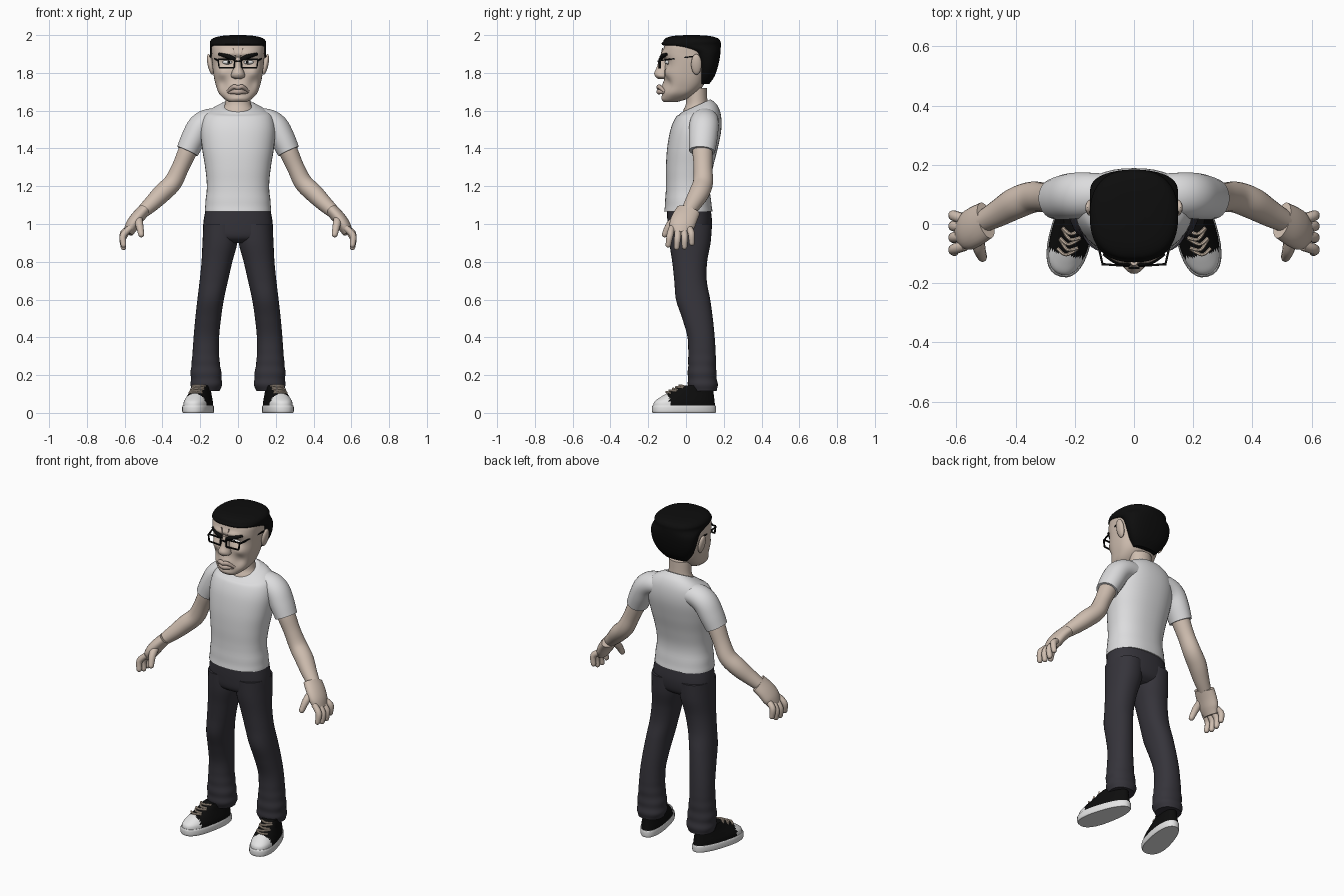
import bpy, bmesh
from math import sin, cos, pi, exp, radians
from mathutils import Vector, Matrix

if "Cube" in bpy.data.objects:
    bpy.data.objects.remove(bpy.data.objects["Cube"])


def material(name, *rgb):
    m = bpy.data.materials.new(name)
    m.use_nodes = True
    m.diffuse_color = (*rgb, 1)
    node = next(n for n in m.node_tree.nodes if n.type == 'BSDF_PRINCIPLED')
    node.inputs["Base Color"].default_value = (*rgb, 1)
    node.inputs["Roughness"].default_value = 0.8
    return m


SKIN = material("skin", .62, .51, .43)
LIPS = material("lips", .52, .41, .35)
SHIRT = material("shirt_grey", .72, .72, .73)
DENIM = material("dark_denim", .036, .034, .043)
BLACK = material("black", .004, .004, .004)
WHITE = material("white", .78, .78, .78)
LACE = material("lace_beige", .66, .54, .43)


def smooth(rows, k):
    """Catmull-Rom interpolation of rows of numbers."""
    out, last = [], len(rows) - 1
    for i in range(last):
        quad = [rows[max(i - 1, 0)], rows[i], rows[i + 1], rows[min(i + 2, last)]]
        for s in range(k):
            t = s / k
            out.append([.5 * (2*b + (c-a)*t + (2*a - 5*b + 4*c - d)*t*t
                              + (3*b - a - 3*c + d)*t**3) for a, b, c, d in zip(*quad)])
    return out + [list(rows[last])]


def skin(name, rings, mat, mirror=False, xform=None):
    """Mesh through a stack of rings, closed at both ends."""
    n = len(rings[0])
    bm = bmesh.new()
    vs = [[bm.verts.new(p) for p in ring] for ring in rings]
    for a, b in zip(vs, vs[1:]):
        for j in range(n):
            k = (j + 1) % n
            bm.faces.new((a[j], a[k], b[k], b[j]))
    bm.faces.new(vs[0][::-1])
    bm.faces.new(vs[-1])
    bmesh.ops.recalc_face_normals(bm, faces=bm.faces)
    me = bpy.data.meshes.new(name)
    bm.to_mesh(me)
    bm.free()
    if xform:
        me.transform(xform)
    me.materials.append(mat)
    me.shade_smooth()
    me.set_sharp_from_angle(angle=radians(42))
    ob = bpy.data.objects.new(name, me)
    bpy.context.collection.objects.link(ob)
    if mirror:
        ob.modifiers.new("Mirror", 'MIRROR').use_mirror_merge = False
    return ob


def stack(name, rows, mat, p=2.0, n=32, k=6, ripple=None, **kw):
    """Rows: height, x range, y range, forward tilt."""
    rings = []
    for z, x0, x1, y0, y1, tilt in smooth([(*r, 0)[:6] for r in rows], k):
        s = 1 + (ripple(z) if ripple else 0)
        ring = []
        for j in range(n):
            c, d = cos(2 * pi * j / n), sin(2 * pi * j / n)
            c, d = [abs(v) ** (2 / p) * (1 if v > 0 else -1) for v in (c, d)]
            dy = d * s * (y1 - y0) / 2
            ring.append(Vector(((x0 + x1) / 2 + c * s * (x1 - x0) / 2,
                                (y0 + y1) / 2 + dy, z + tilt * dy)))
        rings.append(ring)
    return skin(name, rings, mat, **kw)


def centred(rows):
    """Rows of height, half width, y range become symmetric stack rows."""
    return [(r[0], -r[1], *r[1:]) for r in rows]


def tube(name, pts, mat, wide=1.0, n=16, k=5, tip=False, **kw):
    """Points: x, y, z, radius; wide stretches the section sideways."""
    rows = smooth(pts, k)
    if tip:
        d = (Vector(rows[-1][:3]) - Vector(rows[-2][:3])).normalized()
        end, r = Vector(rows[-1][:3]), rows[-1][3]
        rows += [[*(end + d * r * sin(a)), r * cos(a)] for a in (.5, .9, 1.3)]
    span = Vector(rows[-1][:3]) - Vector(rows[0][:3])
    ref = Vector((0, 0, 1)) if abs(span.normalized().y) > .8 else Vector((0, 1, 0))
    rings = []
    for i, row in enumerate(rows):
        t = Vector(rows[min(i + 1, len(rows) - 1)][:3]) - Vector(rows[max(i - 1, 0)][:3])
        t.normalize()
        u = (ref - t * t.dot(ref)).normalized()
        v = t.cross(u)
        rings.append([Vector(row[:3]) + row[3] * (u * wide * cos(2*pi*(j + .5)/n)
                      + v * sin(2*pi*(j + .5)/n)) for j in range(n)])
    return skin(name, rings, mat, **kw)


def bar(name, a, b, r, mat, **kw):
    return tube(name, [(*a, r), (*b, r)], mat, n=4, k=1, **kw)


def ball(name, loc, size, mat, turn=0):
    rings = [[Vector((sin(a) * cos(2*pi*j/20), sin(a) * sin(2*pi*j/20), -cos(a)))
              for j in range(20)] for a in [.05 + i * (pi - .1) / 10 for i in range(11)]]
    m = Matrix.Translation(loc) @ Matrix.Rotation(turn, 4, 'Y') @ Matrix.Diagonal((*size, 1))
    return skin(name, rings, mat, mirror=True, xform=m)


# Shirt body and sleeves
stack("shirt", centred([
    (1.065, .175, -.115, .14, 0), (1.1, .174, -.112, .136, 0), (1.2, .165, -.106, .126, 0),
    (1.3, .174, -.106, .143, 0), (1.4, .19, -.1, .168, 0), (1.5, .198, -.082, .187, 0),
    (1.57, .182, -.055, .185, .05), (1.605, .14, -.035, .165, .25),
    (1.625, .088, -.025, .13, .45)]), SHIRT, p=2.3, n=40,
    ripple=lambda z: .008 * sin(z * 90) * max(0, 1.25 - z) * 4)
tube("sleeve", [(.08, .1, 1.55, .06), (.15, .098, 1.545, .066), (.2, .095, 1.515, .068),
                (.237, .09, 1.45, .066), (.268, .085, 1.385, .06)],
     SHIRT, wide=1.15, n=24, mirror=True)

# Arms and hands
tube("arm", [(.235, .09, 1.45, .05), (.267, .088, 1.385, .05), (.305, .09, 1.3, .046),
             (.345, .09, 1.22, .049), (.4, .07, 1.165, .05), (.455, .038, 1.11, .043),
             (.51, .008, 1.06, .034)], SKIN, wide=1.08, n=24, mirror=True)
tube("palm", [(.5, .012, 1.07, .034), (.535, -.008, 1.03, .036), (.562, -.022, .99, .035),
              (.582, -.028, .95, .026)], SKIN, wide=1.9, n=24, mirror=True)
for finger, y, drop in (("index", -.085, .005), ("middle", -.045, -.008),
                        ("ring", -.007, -.005), ("little", .028, .015)):
    tube(finger + "_finger", [(.57, y * .8 - .006, .98, .017), (.608, y, .935 + drop, .018),
                              (.606, y * 1.1, .885 + drop, .015)],
         SKIN, n=12, tip=True, mirror=True)
tube("thumb", [(.53, -.035, 1.035, .024), (.522, -.085, .995, .021), (.512, -.112, .945, .016)],
     SKIN, n=12, tip=True, mirror=True)

# Trousers
stack("trouser_seat", centred([
    (.9, .12, -.05, .09), (.93, .178, -.088, .125), (1.0, .184, -.098, .138),
    (1.085, .17, -.1, .13)]), DENIM, p=2.4)
stack("trouser_leg", [
    (.115, .095, .245, .02, .165), (.16, .085, .25, .01, .166), (.22, .09, .25, .01, .16),
    (.3, .1, .242, .012, .158), (.4, .1, .235, .008, .152), (.5, .09, .226, -.02, .142),
    (.6, .075, .215, -.053, .128), (.7, .053, .203, -.062, .11), (.8, .03, .193, -.073, .112),
    (.9, .004, .188, -.088, .13), (1.0, .0, .183, -.095, .138)],
    DENIM, p=2.2, k=10, mirror=True,
    ripple=lambda z: .035 * sin(z * 95) * max(0, .36 - z) * 4)

# Shoes: sole, upper with pale toe cap, laces
place = Matrix.Translation((.205, -.005, 0)) @ Matrix.Rotation(radians(14), 4, 'Z')


def taper(ob):
    """Narrow the heel, widen the toe."""
    back = place.inverted()
    for v in ob.data.vertices:
        q = back @ v.co
        q.x *= 1 - .8 * q.y
        v.co = place @ q


sole = stack("shoe_sole", centred([(0, .066, -.174, .165), (.008, .07, -.178, .168),
             (.032, .07, -.178, .168), (.04, .067, -.174, .165)]),
             WHITE, p=2.4, k=3, mirror=True, xform=place)
taper(sole)
upper = stack("shoe_upper", centred([
    (.035, .066, -.172, .163), (.06, .064, -.165, .16), (.085, .057, -.13, .157),
    (.112, .049, -.082, .154), (.145, .044, -.02, .15)]),
    BLACK, p=2.3, n=48, mirror=True, xform=place)
upper.data.materials.append(WHITE)
for f in upper.data.polygons:
    if (place.inverted() @ f.center).y < -.1:
        f.material_index = 1
taper(upper)
for i in range(5):
    y, z, lean = -.098 + i * .018, .106 + i * .009, .008 * (-1) ** i
    tube("shoe_lace", [(-.034, y + .018 + lean, z, .006), (0, y - .004, z + .004, .006),
                       (.034, y + .018 - lean, z, .006)],
         LACE, n=8, mirror=True, xform=place)

# Neck and head
stack("neck", centred([(1.56, .1, -.025, .14), (1.6, .085, -.015, .13),
                       (1.64, .068, 0, .115), (1.72, .065, 0, .11)]), SKIN)
head = stack("head", centred([
    (1.645, .045, -.115, -.05), (1.66, .07, -.124, 0), (1.69, .1, -.122, .05),
    (1.73, .116, -.116, .09), (1.78, .128, -.114, .11), (1.85, .137, -.114, .13),
    (1.9, .14, -.122, .14), (1.95, .138, -.113, .14), (1.985, .11, -.09, .12)]),
    SKIN, p=2.6, n=72)
# Face relief: x, z, spread x, spread z, push
relief = {"socket": (.055, 1.855, .035, .022, .016), "cheekbone": (.088, 1.8, .03, .025, -.012),
          "brow": (.045, 1.902, .045, .014, -.013), "muzzle": (0, 1.72, .045, .03, -.016),
          "hollow": (.08, 1.745, .025, .03, .012), "chin": (0, 1.665, .035, .014, -.006)}
for v in head.data.vertices:
    if v.co.y < 0:
        x, z = abs(v.co.x), v.co.z
        v.co.y += min(1, -v.co.y / .05) * sum(
            d * exp(-((x - cx) / sx) ** 2 - ((z - cz) / sz) ** 2)
            for cx, cz, sx, sz, d in relief.values())
stack("nose", centred([(1.768, .018, -.148, -.09), (1.78, .036, -.162, -.09),
                       (1.8, .034, -.168, -.09), (1.835, .02, -.153, -.09),
                       (1.885, .016, -.14, -.09)]), SKIN, n=20)
tube("upper_lip", [(-.056, -.112, 1.7, .007), (-.024, -.14, 1.726, .012), (0, -.144, 1.722, .012),
                   (.024, -.14, 1.726, .012), (.056, -.112, 1.7, .007)], LIPS, n=12)
tube("lower_lip", [(-.05, -.112, 1.697, .007), (0, -.143, 1.7, .014),
                   (.05, -.112, 1.697, .007)], LIPS, n=12)
ball("ear", (.146, .055, 1.845), (.015, .028, .056), SKIN, turn=.2)
ball("eye", (.055, -.095, 1.856), (.028, .016, .011), WHITE)
ball("pupil", (.05, -.107, 1.857), (.008, .006, .008), BLACK)

# Eyebrows and frown lines
tube("eyebrow", [(.014, -.134, 1.872, .008), (.055, -.126, 1.888, .012),
                 (.102, -.1, 1.9, .007)], BLACK, n=10, mirror=True)
bar("frown_line", (.014, -.132, 1.89), (.026, -.124, 1.93), .004, LIPS, mirror=True)

# Hair
stack("hair", centred([
    (1.74, .075, .06, .122), (1.78, .11, .06, .15), (1.83, .136, .06, .168),
    (1.88, .147, .045, .179), (1.915, .149, .01, .183), (1.945, .149, -.119, .184),
    (1.968, .147, -.12, .182), (1.985, .128, -.105, .165), (1.996, .085, -.065, .12),
    (2.0, .03, 0, .06)]), BLACK, p=2.4, n=40)

# Glasses
corners = [(.02, -.142, 1.828), (.1, -.136, 1.828), (.106, -.136, 1.872), (.018, -.142, 1.872)]
for a, b in zip(corners, corners[1:] + corners[:1]):
    bar("glasses_rim", a, b, .005, BLACK, mirror=True)
bar("glasses_bridge", (-.018, -.148, 1.862), (.018, -.148, 1.862), .005, BLACK)
bar("glasses_temple", (.106, -.136, 1.866), (.148, .045, 1.888), .005, BLACK, mirror=True)
